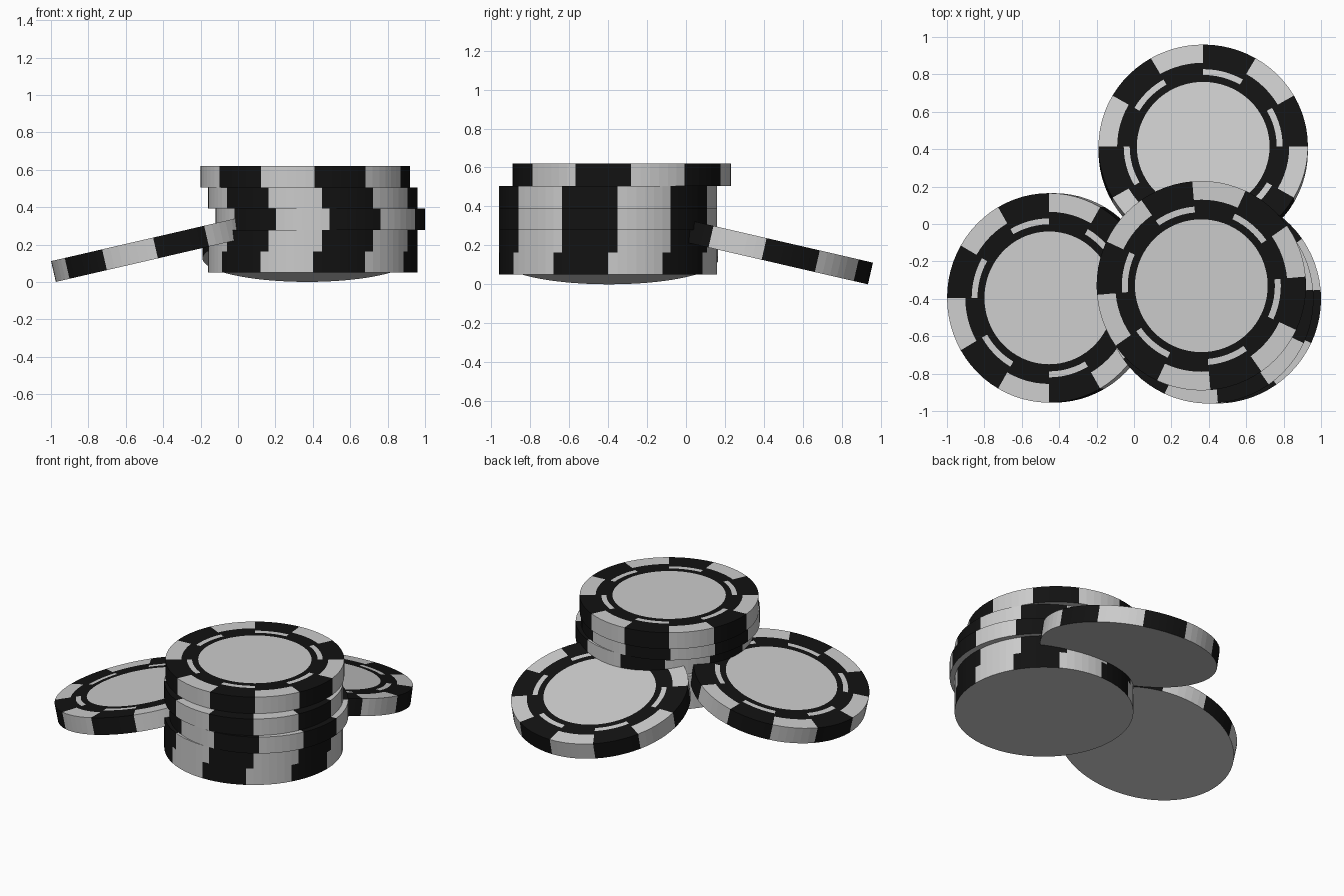
import bpy, bmesh
from math import radians, cos, sin, tau
from mathutils import Matrix

if "Cube" in bpy.data.objects:
    bpy.data.objects.remove(bpy.data.objects["Cube"])

R, H, N = 0.56, 0.114, 72          # chip radius, thickness, sides
RINGS = [0.56, 0.46, 0.425, 0.393, 0.355]


def material(name, value):
    m = bpy.data.materials.new(name)
    m.diffuse_color = (value, value, value, 1)
    m.use_nodes = True
    m.node_tree.nodes["Principled BSDF"].inputs["Base Color"].default_value = m.diffuse_color
    return m


grey = material("light_grey", 0.8)
black = material("black", 0.006)


def chip_mesh():
    bm = bmesh.new()

    def ring(r, z):
        return [bm.verts.new((r * cos(tau * i / N), r * sin(tau * i / N), z))
                for i in range(N)]

    bottom = ring(R, -H / 2)
    tops = [ring(r, H / 2) for r in RINGS]
    loops = [bottom] + tops
    # side wall, edge blocks, dark ring, dash ring, dark ring
    for band in range(len(loops) - 1):
        a, b = loops[band], loops[band + 1]
        for i in range(N):
            j = (i + 1) % N
            light_block = (i // (N // 12)) % 2 == 0
            f = bm.faces.new((a[i], a[j], b[j], b[i]))
            if band in (0, 1):
                light = light_block
            elif band == 3:
                light = not light_block
            else:
                light = False
            f.material_index = 0 if light else 1
    # plain centre disc and plain underside
    bm.faces.new(tops[-1])
    bm.faces.new(list(reversed(bottom)))
    me = bpy.data.meshes.new("chip")
    bm.to_mesh(me)
    bm.free()
    me.materials.append(grey)
    me.materials.append(black)
    return me


mesh = chip_mesh()


def place(name, loc, spin, tilt=0, axis='X'):
    ob = bpy.data.objects.new(name, mesh)
    bpy.context.collection.objects.link(ob)
    ob.matrix_world = (Matrix.Translation(loc)
                       @ Matrix.Rotation(radians(tilt), 4, axis)
                       @ Matrix.Rotation(radians(spin), 4, 'Z'))


# stack of five, bottom to top
stack = [(0.40, -0.40, 0), (0.40, -0.40, 5), (0.44, -0.40, 5),
         (0.40, -0.40, 5), (0.36, -0.33, 5)]
for k, (x, y, spin) in enumerate(stack):
    place(f"stack_chip_{k + 1}", (x, y, 0.05 + H * (k + 0.5)), spin)

# two chips leaning against the stack
place("left_leaning_chip", (-0.441, -0.395, 0.182), 0, -13, 'Y')
place("back_leaning_chip", (0.37, 0.401, 0.182), 30, -13, 'X')
